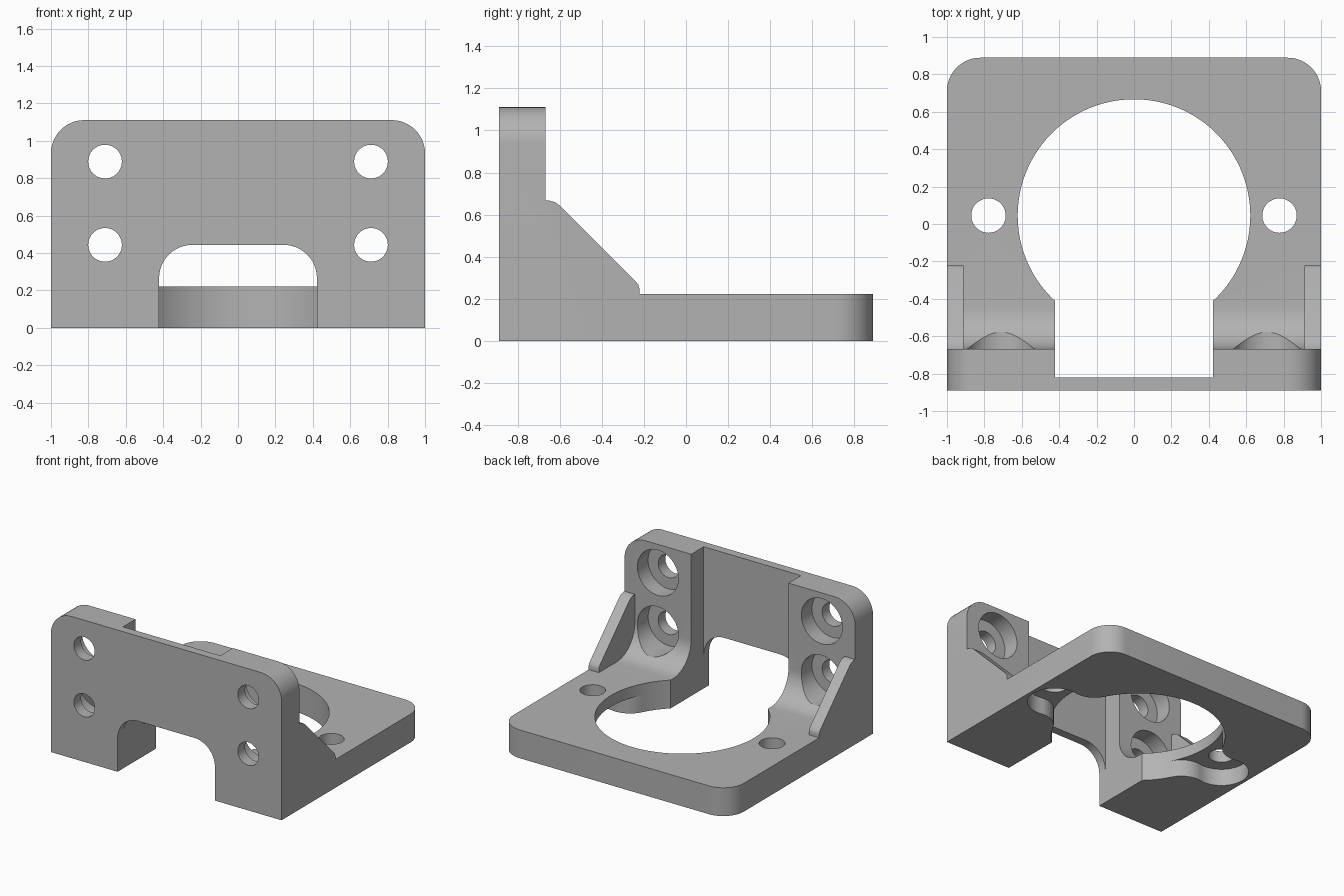
import bpy, bmesh, math
from mathutils import Vector

if "Cube" in bpy.data.objects:
    bpy.data.objects.remove(bpy.data.objects["Cube"])

grey = bpy.data.materials.new("plain grey")
grey.diffuse_color = (0.45, 0.45, 0.45, 1)
grey.use_nodes = True
grey.node_tree.nodes["Principled BSDF"].inputs["Base Color"].default_value = grey.diffuse_color


def prism(name, pts, axis, lo, hi):
    """Extrude a 2D outline along an axis: x -> (y,z), y -> (x,z), z -> (x,y)."""
    place = {"x": lambda a, b, t: (t, a, b),
             "y": lambda a, b, t: (a, t, b),
             "z": lambda a, b, t: (a, b, t)}[axis]
    bm = bmesh.new()
    face = bm.faces.new([bm.verts.new(place(a, b, lo)) for a, b in pts])
    ext = bmesh.ops.extrude_face_region(bm, geom=[face])
    moved = [v for v in ext["geom"] if isinstance(v, bmesh.types.BMVert)]
    bmesh.ops.translate(bm, verts=moved, vec=Vector(place(0, 0, hi - lo)))
    bmesh.ops.recalc_face_normals(bm, faces=bm.faces)
    mesh = bpy.data.meshes.new(name)
    bm.to_mesh(mesh)
    bm.free()
    mesh.materials.append(grey)
    ob = bpy.data.objects.new(name, mesh)
    bpy.context.collection.objects.link(ob)
    return ob


def arc(cx, cy, r, a0, a1, n=12):
    return [(cx + r * math.cos(math.radians(a0 + (a1 - a0) * i / n)),
             cy + r * math.sin(math.radians(a0 + (a1 - a0) * i / n)))
            for i in range(n + 1)]


def circle(cx, cy, r, n=48):
    return arc(cx, cy, r, 0, 360, n)[:-1]


def round_top(w, lo, hi, r):
    """Rectangle with its two upper corners rounded."""
    return ([(-w, lo), (w, lo)] + arc(w - r, hi - r, r, 0, 90)
            + arc(r - w, hi - r, r, 90, 180))


def combine(body, tool, op):
    mod = body.modifiers.new(op, "BOOLEAN")
    mod.operation, mod.object, mod.solver = op, tool, "EXACT"
    bpy.context.view_layer.objects.active = body
    bpy.ops.object.modifier_apply(modifier=mod.name)
    bpy.data.objects.remove(tool, do_unlink=True)


W, D, H = 1.0, 0.889, 1.111      # half width, half depth, height
T, R = 0.222, 0.178              # plate thickness, corner radius
WALL = T - D                     # rear face of the upright wall
CY, BORE = 0.045, 0.622          # motor bore

# L-shaped body with inner fillet, oversized in x and trimmed below
body = prism("mounting_bracket",
             [(-D, 0), (D, 0), (D, T)] + arc(WALL + T, 2 * T, T, 270, 180)
             + [(WALL, H), (-D, H)], "x", -1.1, 1.1)

# side gussets
gusset = [(-0.8, 0.1), (-0.222, 0.1), (-0.222, 0.25), (-0.227, 0.268), (-0.24, 0.283),
          (-0.6, 0.643), (-0.62, 0.658), (-0.65, 0.667), (-0.8, 0.667)]
for lo, hi in ((-1.1, -0.911), (0.911, 1.1)):
    combine(body, prism("gusset", gusset, "x", lo, hi), "UNION")

# rounded plan outline and rounded wall outline
combine(body, prism("plan", round_top(W, -1.2, D, R), "z", -0.5, 1.5), "INTERSECT")
combine(body, prism("elevation", round_top(W, -0.5, H, R), "y", -1.5, 1.5), "INTERSECT")

# motor bore, rear channel and arch through the thin front skin
combine(body, prism("bore", circle(0, CY, BORE, 96), "z", -0.5, 0.5), "DIFFERENCE")
channel = [(-0.422, -0.822), (0.422, -0.822), (0.422, -0.2), (-0.422, -0.2)]
combine(body, prism("channel", channel, "z", -0.5, 1.5), "DIFFERENCE")
combine(body, prism("arch", round_top(0.422, -0.5, 0.444, R), "y", -1.5, -0.7), "DIFFERENCE")

# flared screw pocket outline under the base, blending into the bore
d, pr, f = 0.778, 0.195, 0.178
fx = ((BORE + f) ** 2 + d * d - (pr + f) ** 2) / (2 * d)
fy = math.sqrt((BORE + f) ** 2 - fx * fx)
a_bore = math.degrees(math.atan2(fy, fx)) + 180
a_pocket = math.degrees(math.atan2(-fy, d - fx)) + 360
half = arc(fx, fy, f, a_bore, a_pocket) + arc(d, 0, pr, a_pocket - 180, 0)[1:]
pocket = half + [(x, -y) for x, y in reversed(half[:-1])]

for s in (-1, 1):
    # base screw holes with pockets below
    combine(body, prism("base_hole", circle(s * d, CY, 0.092), "z", -0.5, 0.5), "DIFFERENCE")
    combine(body, prism("pocket", [(s * x, CY + y) for x, y in pocket], "z", -0.5, 0.133),
            "DIFFERENCE")
    # wall screw holes with counterbores behind
    for z in (0.444, 0.889):
        combine(body, prism("wall_hole", circle(s * 0.711, z, 0.09), "y", -1.5, -0.3),
                "DIFFERENCE")
        combine(body, prism("counterbore", circle(s * 0.711, z, R), "y", WALL - 0.133, -0.3),
                "DIFFERENCE")

bpy.ops.object.select_all(action="DESELECT")
body.select_set(True)
bpy.context.view_layer.objects.active = body
bpy.ops.object.shade_smooth_by_angle(angle=math.radians(30))
